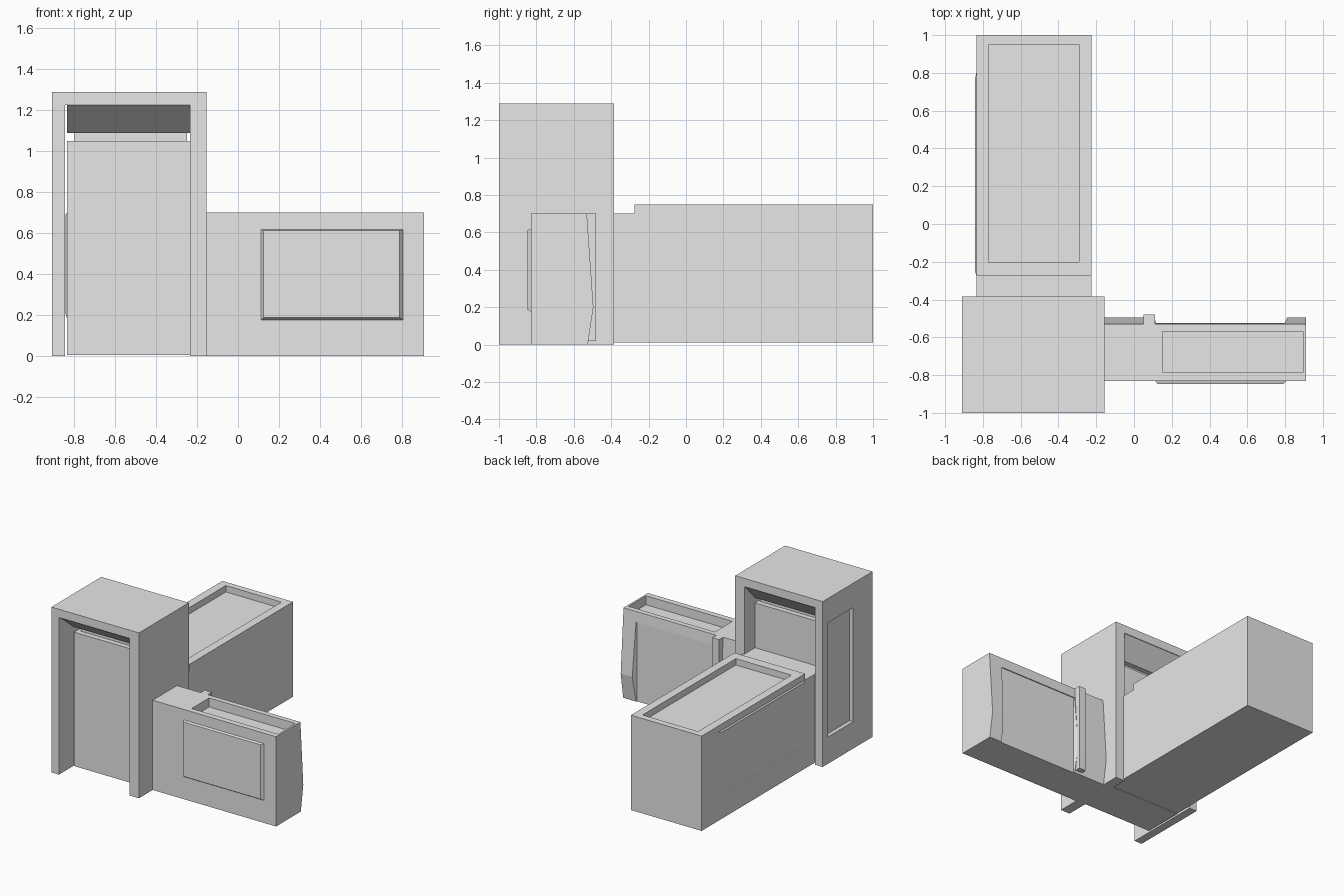
import bpy, bmesh

old = bpy.data.objects.get("Cube")
if old:
    bpy.data.objects.remove(old, do_unlink=True)

GREY = (0.8, 0.8, 0.8, 1)
mat = bpy.data.materials.new("light_grey")
mat.use_nodes = True
mat.diffuse_color = GREY
bsdf = next(n for n in mat.node_tree.nodes if n.type == "BSDF_PRINCIPLED")
bsdf.inputs["Base Color"].default_value = GREY


def loft(name, axis, lo, hi, start, end=None):
    """Solid between two outlines lying at lo and hi along an axis."""
    def place(t, p):
        a, b = p
        return {"x": (t, a, b), "y": (a, t, b), "z": (a, b, t)}[axis]
    bm = bmesh.new()
    one = [bm.verts.new(place(lo, p)) for p in start]
    two = [bm.verts.new(place(hi, p)) for p in end or start]
    n = len(one)
    bm.faces.new(one)
    bm.faces.new(two)
    for i in range(n):
        j = (i + 1) % n
        bm.faces.new((one[i], one[j], two[j], two[i]))
    bmesh.ops.recalc_face_normals(bm, faces=bm.faces)
    mesh = bpy.data.meshes.new(name)
    bm.to_mesh(mesh)
    bm.free()
    mesh.materials.append(mat)
    obj = bpy.data.objects.new(name, mesh)
    bpy.context.collection.objects.link(obj)
    return obj


def rect(a0, a1, b0, b1):
    return [(a0, b0), (a1, b0), (a1, b1), (a0, b1)]


def box(name, x, y, z):
    return loft(name, "z", *z, rect(*x, *y))


def carve(obj, cutter):
    """Cut a recess and discard the cutter."""
    cutter.hide_render = True
    mod = obj.modifiers.new("recess", "BOOLEAN")
    mod.operation = "DIFFERENCE"
    mod.solver = "EXACT"
    mod.object = cutter
    bpy.context.view_layer.objects.active = obj
    bpy.ops.object.modifier_apply(modifier=mod.name)
    bpy.data.objects.remove(cutter, do_unlink=True)


# Tall gateway, open at front and back
gateway = loft("gateway_frame", "y", -1, -0.385, [
    (-0.91, 0), (-0.845, 0), (-0.845, 1.225), (-0.235, 1.225),
    (-0.235, 0), (-0.155, 0), (-0.155, 1.29), (-0.91, 1.29)])
carve(gateway, box("side_cutter", (-1, -0.88), (-0.76, -0.45), (0.21, 1.1)))

# Sloped ceiling inside the gateway
loft("gateway_ceiling", "x", -0.835, -0.235, [
    (-0.995, 1.225), (-0.83, 1.09), (-0.515, 1.09), (-0.39, 1.225)])

# Thick wall filling the gateway, with a narrower cap
box("inner_wall", (-0.835, -0.235), (-0.83, -0.515), (0.005, 1.05))
box("inner_wall_cap", (-0.8, -0.25), (-0.79, -0.555), (1.05, 1.09))

# Long block behind, stepped at the gateway and hollowed on top
block = loft("long_block", "x", -0.835, -0.225, [
    (-0.53, 0.01), (1, 0.01), (1, 0.75),
    (-0.275, 0.75), (-0.275, 0.7), (-0.53, 0.7)])
carve(block, box("top_cutter", (-0.77, -0.29), (-0.2, 0.95), (0.7, 1)))
loft("long_block_side_panel", "x", -0.843, -0.835,
     rect(-0.25, 0.76, 0.21, 0.69), rect(-0.27, 0.8, 0.18, 0.7))

# Side wing with a bulging back
wing = loft("wing", "x", -0.16, 0.91, [
    (-0.83, 0), (-0.525, 0), (-0.495, 0.2), (-0.53, 0.7), (-0.83, 0.7)])
carve(wing, loft("wing_top_cutter", "z", 0.63, 0.75,
                 rect(0.15, 0.895, -0.785, -0.57)))
carve(wing, loft("wing_back_cutter", "y", -0.532, -0.45,
                 rect(0.12, 0.795, -0.1, 0.62), rect(0.09, 0.83, -0.1, 0.62)))

# Raised bevelled front panel and back post
loft("wing_front_panel", "y", -0.848, -0.825,
     rect(0.125, 0.79, 0.187, 0.612), rect(0.11, 0.81, 0.172, 0.62))
box("wing_back_post", (0.05, 0.11), (-0.56, -0.48), (0.02, 0.7))
